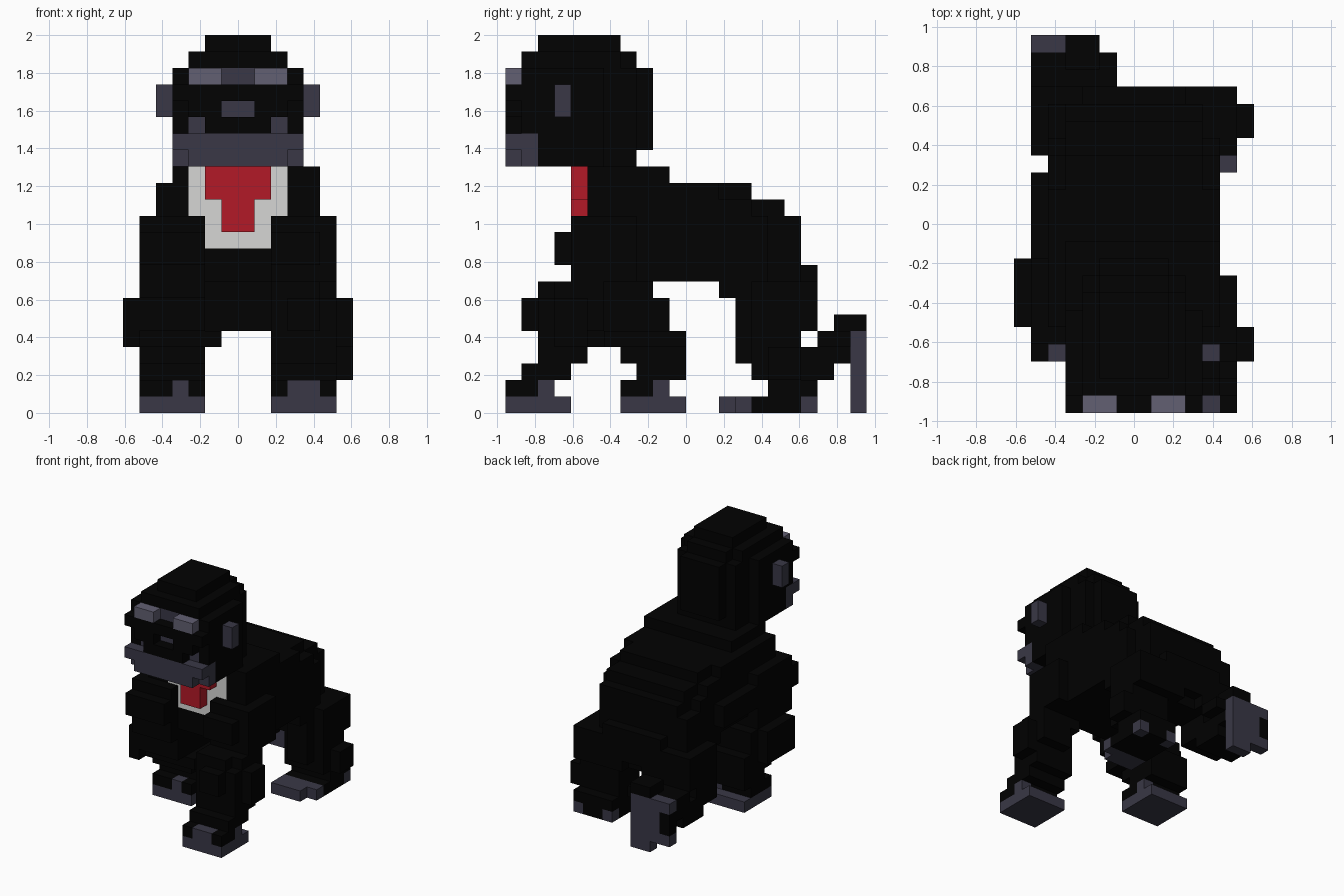
import bpy, bmesh, math
from mathutils import Vector

if "Cube" in bpy.data.objects:
    bpy.data.objects.remove(bpy.data.objects["Cube"], do_unlink=True)

V = 2 / 23  # edge of one block

COLOURS = {
    "black_fur": (0.0005, 0.0005, 0.0005),
    "grey_skin": (0.041, 0.039, 0.061),
    "light_brow": (0.122, 0.115, 0.168),
    "red_cloth": (0.45, 0.010, 0.020),
    "white_cloth": (0.67, 0.67, 0.66),
}
mats = []
for name, rgb in COLOURS.items():
    m = bpy.data.materials.new(name)
    m.use_nodes = True
    m.diffuse_color = (*rgb, 1)
    bsdf = m.node_tree.nodes["Principled BSDF"]
    bsdf.inputs["Base Color"].default_value = (*rgb, 1)
    bsdf.inputs["Roughness"].default_value = 0.9
    mats.append(m)
FUR, SKIN, BROW, RED, WHITE = range(5)

cells = {}  # block position -> (part, colour)


def box(part, col, x, y, z, mirror=False):
    """Fill a box of blocks given by its (low, high) ranges."""
    for i in range(*x):
        for j in range(*y):
            for k in range(*z):
                cells[i, j, k] = (part, col)
                if mirror:
                    cells[-1 - i, j, k] = (part, col)


# Torso, stepping down and narrowing toward the rump
box("torso", FUR, (-5, 5), (-6, 5), (8, 12))
box("torso", FUR, (-4, 4), (5, 7), (8, 12))
box("torso", FUR, (-5, -4), (5, 7), (8, 11))
box("torso", FUR, (-5, 5), (-6, 4), (12, 13))
box("torso", FUR, (-4, 4), (4, 6), (12, 13))
box("torso", FUR, (-5, 5), (-6, 2), (13, 14))
box("torso", FUR, (-4, 4), (2, 4), (13, 14))
box("torso", FUR, (-4, 5), (-6, -1), (14, 15))
box("torso", FUR, (-6, -5), (-3, 3), (9, 11))
box("torso", FUR, (-3, 3), (7, 8), (6, 9))
box("torso", FUR, (-3, 3), (4, 7), (5, 8))

# Left arm, reaching forward
arm = "left_arm"
box(arm, FUR, (2, 6), (-7, -3), (8, 12))
box(arm, FUR, (2, 5), (-8, -3), (9, 11))
box(arm, FUR, (2, 5), (-9, -5), (7, 8))
box(arm, FUR, (5, 6), (-8, -5), (7, 8))
box(arm, FUR, (2, 6), (-9, -6), (5, 7))
box(arm, FUR, (3, 5), (-10, -5), (5, 7))
box(arm, FUR, (5, 6), (-9, -5), (5, 7))
box(arm, FUR, (6, 7), (-8, -6), (4, 7))
box(arm, FUR, (2, 6), (-9, -6), (3, 5))
box(arm, FUR, (2, 6), (-10, -7), (2, 3))
box(arm, FUR, (2, 6), (-11, -8), (1, 2))

# Right arm, planted under the chest
arm = "right_arm"
box(arm, FUR, (-6, -2), (-8, -3), (9, 11))
box(arm, FUR, (-6, -2), (-7, -2), (7, 12))
box(arm, FUR, (-6, -2), (-6, -1), (5, 7))
box(arm, FUR, (-7, -6), (-6, -2), (4, 7))
box(arm, FUR, (-6, -1), (-5, 0), (4, 5))
box(arm, FUR, (-6, -2), (-4, 0), (3, 4))
box(arm, FUR, (-6, -2), (-3, 0), (2, 3))
box(arm, FUR, (-6, -2), (-4, -1), (1, 2))

# Hands with raised knuckles
box("left_hand", SKIN, (2, 6), (-11, -7), (0, 1))
box("left_hand", SKIN, (3, 5), (-11, -10), (1, 2))
box("left_hand", SKIN, (5, 6), (-9, -8), (1, 2))
box("right_hand", SKIN, (-6, -2), (-4, 0), (0, 1))
box("right_hand", SKIN, (-4, -3), (-4, -3), (1, 2))
box("right_hand", SKIN, (-3, -2), (-2, -1), (1, 2))

# Left hind leg, standing
leg = "left_hind_leg"
box(leg, FUR, (1, 6), (4, 8), (5, 8))
box(leg, FUR, (3, 5), (2, 4), (7, 8))
box(leg, FUR, (3, 5), (3, 4), (3, 7))
box(leg, FUR, (2, 6), (4, 7), (2, 5))
box(leg, FUR, (6, 7), (5, 7), (2, 4))
box(leg, FUR, (2, 6), (5, 8), (1, 2))
box("left_foot", SKIN, (2, 5), (2, 4), (0, 1))
box("left_foot", SKIN, (5, 6), (3, 4), (0, 1))
box("left_foot", FUR, (2, 6), (4, 8), (0, 1))
for x in (2, 5):
    box("left_foot", SKIN, (x, x + 1), (7, 8), (0, 1))

# Right hind leg, pushing off with the foot upright behind
leg = "right_hind_leg"
box(leg, FUR, (-6, -1), (4, 8), (5, 8))
box(leg, FUR, (-5, -3), (2, 4), (7, 8))
box(leg, FUR, (-5, -3), (3, 4), (4, 7))
box(leg, FUR, (-6, -2), (4, 7), (3, 5))
box(leg, FUR, (-6, -2), (6, 10), (3, 4))
box(leg, FUR, (-6, -2), (6, 9), (2, 3))
box(leg, FUR, (-6, -1), (8, 10), (4, 5))
box(leg, FUR, (-4, -2), (9, 11), (5, 6))
box("right_foot", SKIN, (-6, -2), (10, 11), (1, 5))
box("right_foot", SKIN, (-4, -2), (10, 11), (0, 1))
box("right_foot", FUR, (-6, -5), (10, 11), (2, 4))

# Head with stepped, rounded back and crown
box("head", FUR, (-2, 2), (-9, -4), (22, 23))
box("head", FUR, (-3, 3), (-10, -4), (21, 22))
box("head", FUR, (-2, 2), (-4, -3), (21, 22))
box("head", FUR, (-4, 4), (-10, -5), (15, 21))
box("head", FUR, (-3, 3), (-5, -3), (15, 21))
box("head", FUR, (-2, 2), (-3, -2), (16, 21))

# Face: heavy ledge above sunken cheeks, nose and mouth corners
box("face", FUR, (-4, 4), (-11, -10), (19, 20))
box("face", FUR, (1, 3), (-11, -10), (18, 19), True)
box("face", FUR, (-2, 2), (-11, -10), (17, 18))
box("brow", BROW, (1, 3), (-11, -10), (20, 21), True)
box("brow_bridge", SKIN, (-1, 1), (-10, -9), (20, 21))
box("nose", SKIN, (-1, 1), (-10, -9), (18, 19))
box("muzzle", SKIN, (2, 3), (-10, -9), (17, 18), True)
box("muzzle", SKIN, (-4, 4), (-11, -9), (16, 17))
box("muzzle", SKIN, (-4, 4), (-10, -9), (15, 16))
box("muzzle", SKIN, (-3, 3), (-11, -9), (15, 16))
box("ears", SKIN, (4, 5), (-8, -7), (18, 20), True)

# Shirt front and tie
box("shirt", WHITE, (-3, 3), (-6, -5), (12, 15))
box("shirt", WHITE, (-2, 2), (-6, -5), (10, 12))
box("tie", RED, (-2, 2), (-7, -6), (13, 15))
box("tie", RED, (-1, 1), (-7, -6), (11, 13))

# Shape of one block: each outward direction and its four corners
SIDES = []
for axis in range(3):
    for sign in (0, 1):
        d = [0, 0, 0]
        d[axis] = 2 * sign - 1
        ring = []
        for u, w in ((0, 0), (1, 0), (1, 1), (0, 1)):
            c = [0, 0, 0]
            c[axis], c[(axis + 1) % 3], c[(axis + 2) % 3] = sign, u, w
            ring.append(tuple(c))
        SIDES.append((d, ring if sign else ring[::-1]))

# Build every part from the exposed block sides only
for part in dict.fromkeys(p for p, _ in cells.values()):
    bm = bmesh.new()
    verts = {}
    for pos, (owner, col) in cells.items():
        if owner != part:
            continue
        for d, ring in SIDES:
            if tuple(a + b for a, b in zip(pos, d)) in cells:
                continue
            corners = []
            for c in ring:
                key = tuple(a + b for a, b in zip(pos, c))
                if key not in verts:
                    verts[key] = bm.verts.new(Vector(key) * V)
                corners.append(verts[key])
            bm.faces.new(corners).material_index = col
    # Merge flat areas of one colour into large faces
    bmesh.ops.dissolve_limit(bm, angle_limit=math.radians(1), verts=bm.verts,
                             edges=bm.edges, delimit={'MATERIAL'})
    mesh = bpy.data.meshes.new(part)
    bm.to_mesh(mesh)
    bm.free()
    for m in mats:
        mesh.materials.append(m)
    bpy.context.collection.objects.link(bpy.data.objects.new(part, mesh))
